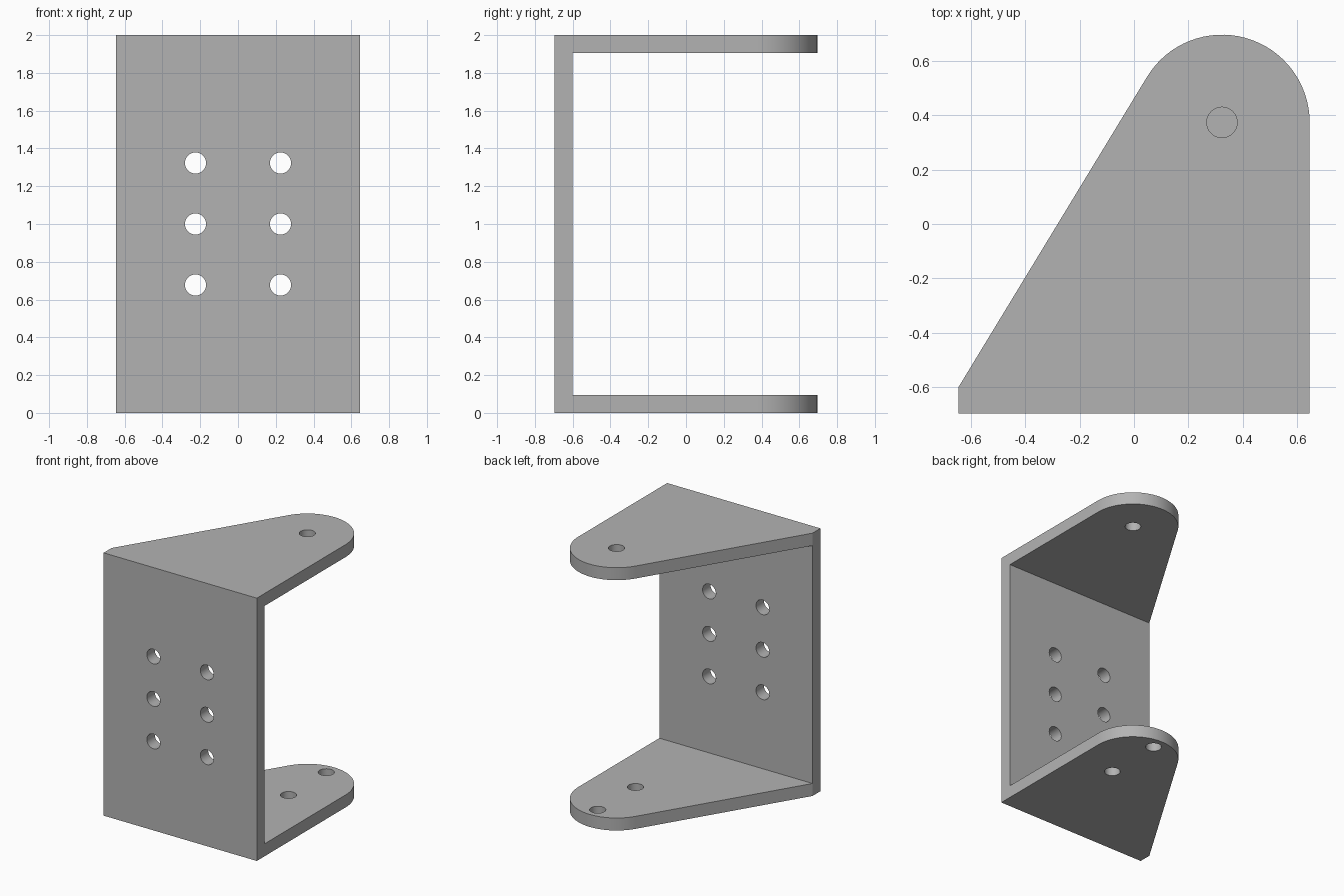
import bpy, bmesh
from math import sin, cos, pi, atan2, acos, hypot
from mathutils import Vector

cube = bpy.data.objects.get("Cube")
if cube:
    bpy.data.objects.remove(cube, do_unlink=True)

HALF_W, FRONT, HEIGHT, T = 0.645, -0.695, 2.0, 0.095
PIVOT = Vector((0.323, 0.373))      # centre of the rounded ear
EAR_R = HALF_W - PIVOT.x
HOLE_R = 0.056

steel = bpy.data.materials.new("plain grey steel")
steel.use_nodes = True
grey = (0.45, 0.45, 0.45, 1)
steel.diffuse_color = grey
steel.node_tree.nodes["Principled BSDF"].inputs["Base Color"].default_value = grey


def prism(name, points, direction):
    """Extrude a closed outline of 3D points along a direction."""
    bm = bmesh.new()
    face = bm.faces.new([bm.verts.new(p) for p in points])
    ext = bmesh.ops.extrude_face_region(bm, geom=[face])["geom"]
    bmesh.ops.translate(bm, vec=direction,
                        verts=[v for v in ext if isinstance(v, bmesh.types.BMVert)])
    bmesh.ops.recalc_face_normals(bm, faces=bm.faces)
    mesh = bpy.data.meshes.new(name)
    bm.to_mesh(mesh)
    bm.free()
    mesh.materials.append(steel)
    obj = bpy.data.objects.new(name, mesh)
    bpy.context.collection.objects.link(obj)
    return obj


def cut(target, tool, operation):
    """Apply a boolean and discard its helper."""
    tool.hide_render = True
    mod = target.modifiers.new("cut", "BOOLEAN")
    mod.operation, mod.solver, mod.object = operation, "EXACT", tool
    bpy.context.view_layer.objects.active = target
    bpy.ops.object.modifier_apply(modifier=mod.name)
    bpy.data.objects.remove(tool, do_unlink=True)


def circle(r, n=32):
    return [(r * cos(2 * pi * i / n), r * sin(2 * pi * i / n)) for i in range(n)]


# U-shaped channel: back plate with top and bottom flanges
inner = FRONT + T
section = [(FRONT, 0), (1, 0), (1, T), (inner, T),
           (inner, HEIGHT - T), (1, HEIGHT - T), (1, HEIGHT), (FRONT, HEIGHT)]
bracket = prism("mounting_bracket", [(-1, y, z) for y, z in section], (2, 0, 0))

# Plan outline: straight right edge, rounded ear, slanted edge tangent to it
corner = Vector((-HALF_W, inner))
to_corner = corner - PIVOT
end = atan2(to_corner.y, to_corner.x) + 2 * pi - acos(EAR_R / hypot(*to_corner))
STEPS = 32
plan = [(-HALF_W, -1), (HALF_W, -1)]
plan += [(PIVOT.x + EAR_R * cos(end * i / STEPS),
          PIVOT.y + EAR_R * sin(end * i / STEPS)) for i in range(STEPS + 1)]
plan.append(tuple(corner))
cut(bracket, prism("plan_cutter", [(x, y, -1) for x, y in plan], (0, 0, 4)), "INTERSECT")

# Six fixing holes through the front plate
for x in (-0.225, 0.225):
    for z in (0.677, 1.0, 1.323):
        ring = [(x + a, FRONT - 0.1, z + b) for a, b in circle(HOLE_R)]
        cut(bracket, prism("fixing_hole", ring, (0, 0.3, 0)), "DIFFERENCE")

# One pivot hole in the top flange, two holes in the bottom flange
for dy, z in ((0, HEIGHT - 0.2), (-0.227, -0.1), (0.227, -0.1)):
    ring = [(PIVOT.x + a, PIVOT.y + dy + b, z) for a, b in circle(HOLE_R)]
    cut(bracket, prism("pivot_hole", ring, (0, 0, 0.3)), "DIFFERENCE")

bpy.ops.object.select_all(action="DESELECT")
bracket.select_set(True)
bpy.context.view_layer.objects.active = bracket
bpy.ops.object.shade_smooth_by_angle()
